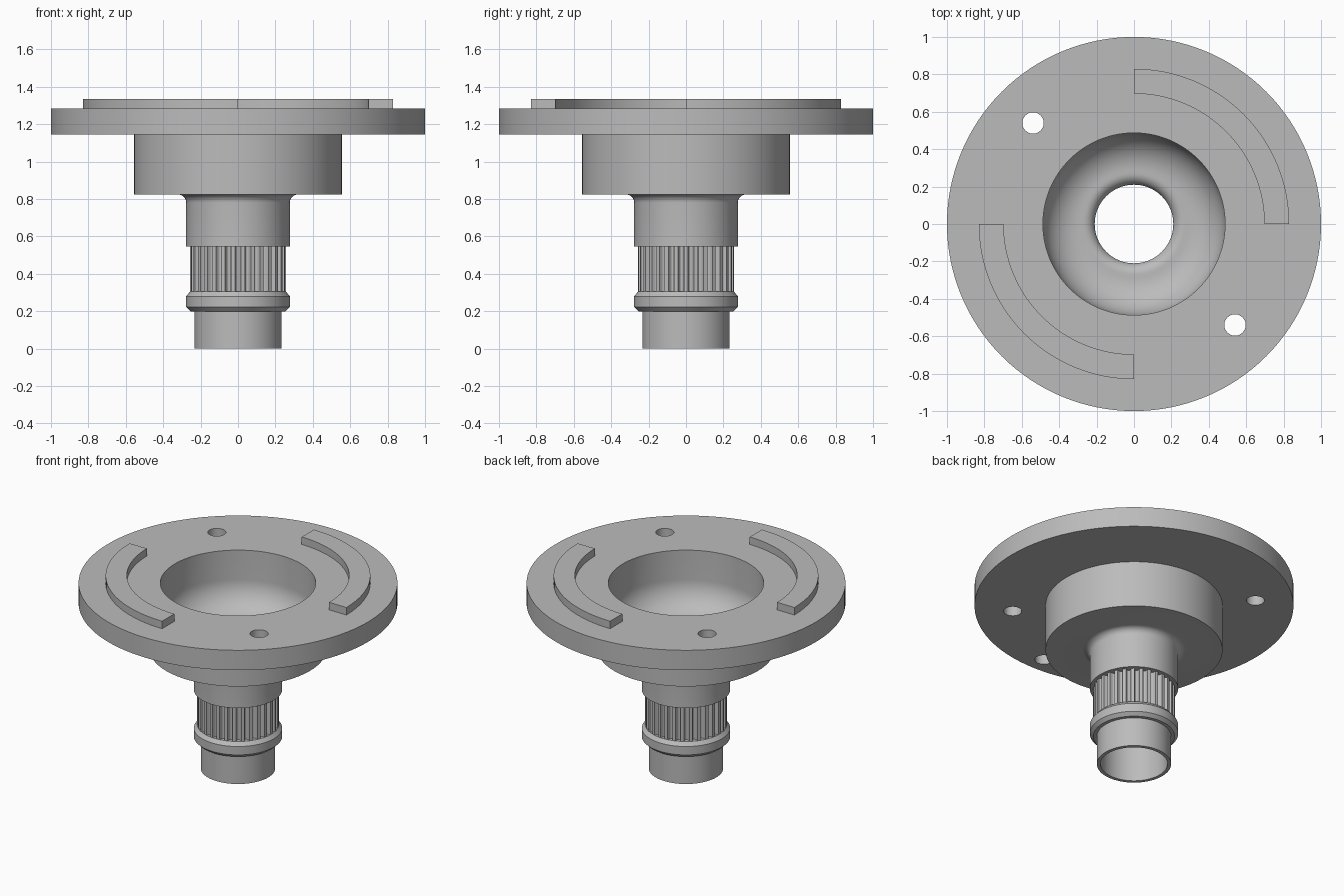
import bpy, bmesh, math
from math import cos, sin, pi, radians

if "Cube" in bpy.data.objects:
    bpy.data.objects.remove(bpy.data.objects["Cube"], do_unlink=True)

steel = bpy.data.materials.new("steel grey")
steel.use_nodes = True
GREY = (0.5, 0.5, 0.5, 1)
steel.diffuse_color = GREY
steel.node_tree.nodes["Principled BSDF"].inputs["Base Color"].default_value = GREY


def finish(name, bm, angle=30):
    bmesh.ops.recalc_face_normals(bm, faces=bm.faces)
    mesh = bpy.data.meshes.new(name)
    bm.to_mesh(mesh)
    bm.free()
    mesh.materials.append(steel)
    obj = bpy.data.objects.new(name, mesh)
    bpy.context.collection.objects.link(obj)
    smooth(obj, angle)
    return obj


def smooth(obj, angle=30):
    bpy.ops.object.select_all(action='DESELECT')
    obj.select_set(True)
    bpy.context.view_layer.objects.active = obj
    bpy.ops.object.shade_smooth_by_angle(angle=radians(angle))


def arc(cr, cz, rad, start, end, steps):
    """Points on a circular fillet in the (radius, height) plane."""
    angles = [radians(start + (end - start) * i / steps) for i in range(steps + 1)]
    return [(cr + rad * cos(a), cz + rad * sin(a)) for a in angles]


def lathe(name, profile, segments=128):
    """Revolve a closed (radius, height) outline about z."""
    bm = bmesh.new()
    rings = []
    for i in range(segments):
        a = 2 * pi * i / segments
        rings.append([bm.verts.new((r * cos(a), r * sin(a), z)) for r, z in profile])
    n = len(profile)
    for i in range(segments):
        p, q = rings[i], rings[(i + 1) % segments]
        for j in range(n):
            k = (j + 1) % n
            bm.faces.new((p[j], q[j], q[k], p[k]))
    return finish(name, bm)


def prism(name, outline, z0, z1, angle=30):
    """Extrude a flat (x, y) outline from z0 to z1."""
    bm = bmesh.new()
    face = bm.faces.new([bm.verts.new((x, y, z0)) for x, y in outline])
    top = bmesh.ops.extrude_face_region(bm, geom=[face])["geom"]
    verts = [v for v in top if isinstance(v, bmesh.types.BMVert)]
    bmesh.ops.translate(bm, vec=(0, 0, z1 - z0), verts=verts)
    return finish(name, bm, angle)


def polar(r, a):
    return (r * cos(a), r * sin(a))


# Hollow flanged body: outside from the pipe foot up, then down the bowl and bore
BORE, ROOT = 0.21, 0.226
profile = [(BORE, 0), (0.233, 0), (0.233, 0.2), (0.255, 0.2), (0.277, 0.222),
           (0.277, 0.28), (0.256, 0.305), (ROOT, 0.305), (ROOT, 0.546), (0.277, 0.546)]
profile += arc(0.322, 0.78, 0.045, 180, 90, 8)
profile += [(0.555, 0.825), (0.555, 1.145), (1, 1.145), (1, 1.283), (0.487, 1.283)]
profile += arc(0.287, 1.08, 0.2, 0, -90, 16)
profile += arc(0.27, 0.82, 0.06, 90, 180, 8)
body = lathe("flanged_body", profile)

# Bolt holes through the flange and one blind hole in its underside
holes = [((0.54, -0.54), 1.0, 1.4), ((-0.54, 0.54), 1.0, 1.4), ((0, -0.88), 1.0, 1.21)]
for (x, y), z0, z1 in holes:
    circle = [(x + 0.057 * cos(2 * pi * i / 32), y + 0.057 * sin(2 * pi * i / 32))
              for i in range(32)]
    cutter = prism("hole_cutter", circle, z0, z1)
    cutter.hide_render = True
    mod = body.modifiers.new("hole", 'BOOLEAN')
    mod.operation, mod.solver, mod.object = 'DIFFERENCE', 'EXACT', cutter
    bpy.context.view_layer.objects.active = body
    bpy.ops.object.modifier_apply(modifier=mod.name)
    bpy.data.objects.remove(cutter, do_unlink=True)
smooth(body)

# Raised quarter rings on the flange face
for name, start in (("raised_arc_left", 0), ("raised_arc_right", pi)):
    sweep = [start + pi / 2 * i / 32 for i in range(33)]
    outline = [polar(0.83, a) for a in sweep] + [polar(0.697, a) for a in reversed(sweep)]
    prism(name, outline, 1.28, 1.335)

# Splined shaft section: flat-topped teeth with rounded grooves
TEETH, CREST = 30, 0.256
pitch = 2 * pi / TEETH
spline = bmesh.new()
inner, outer = [], []
for t in range(TEETH):
    for k in range(9):
        # the groove fills the middle of each pitch
        u = k / 8
        depth = (CREST - ROOT - 0.001) * math.sqrt(1 - (2 * u - 1) ** 2)
        a = (t + 0.2 + 0.6 * u) * pitch
        outer.append(polar(CREST - depth, a))
        inner.append(polar(BORE + 0.008, a))
count = len(outer)
layers = [[spline.verts.new((x, y, z)) for x, y in ring]
          for ring, z in ((inner, 0.29), (outer, 0.29), (outer, 0.548), (inner, 0.548))]
for j in range(4):
    low, high = layers[j], layers[(j + 1) % 4]
    for i in range(count):
        k = (i + 1) % count
        spline.faces.new((low[i], low[k], high[k], high[i]))
finish("splined_section", spline, 40)
